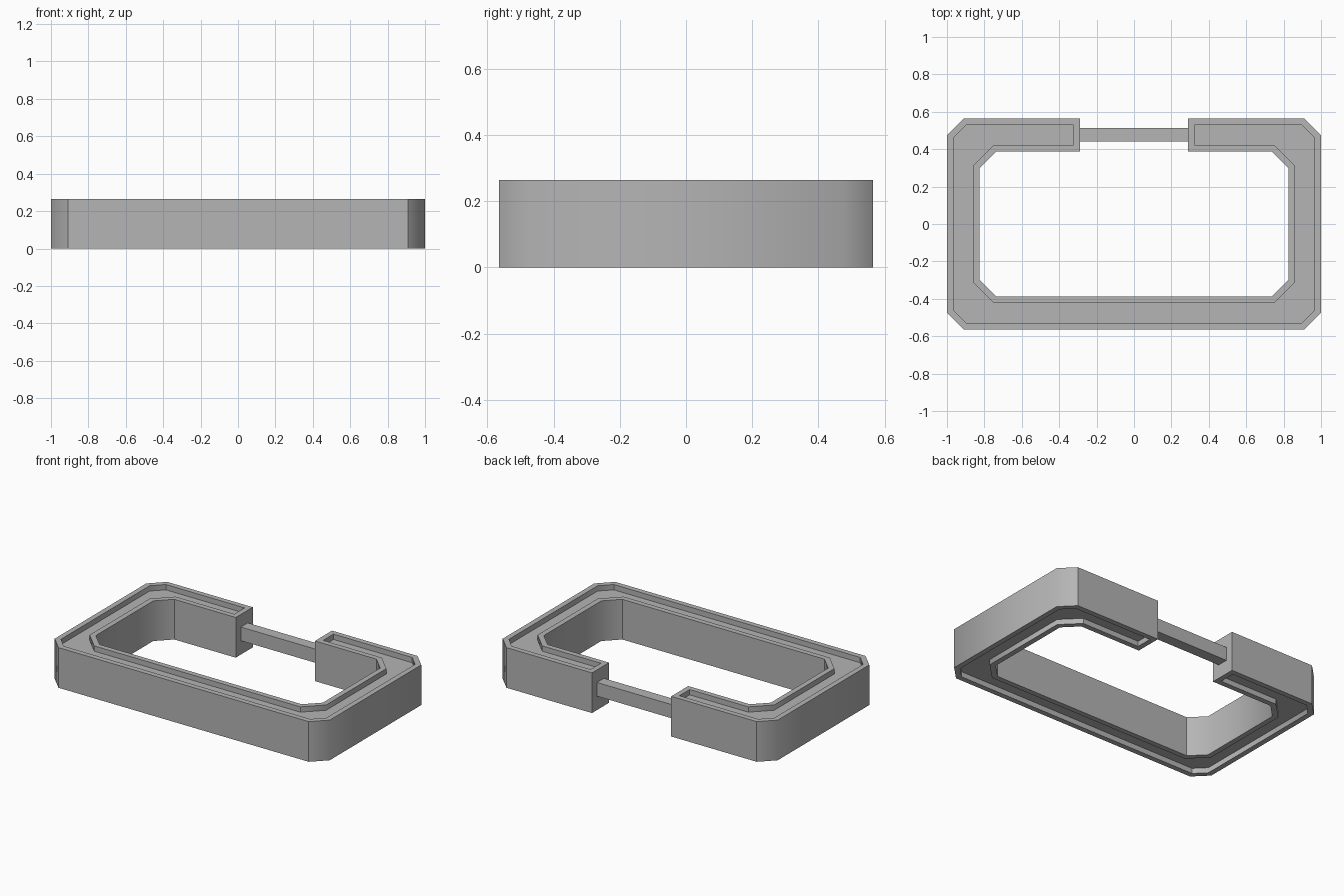
import bpy, bmesh, math

if "Cube" in bpy.data.objects:
    bpy.data.objects.remove(bpy.data.objects["Cube"])

HEIGHT, RIM, DEPTH = 0.264, 0.035, 0.035
GAP, CHAMFER = 0.288, 0.09

grey = bpy.data.materials.new("dark_grey")
grey.diffuse_color = (0.46, 0.46, 0.46, 1)
grey.use_nodes = True
grey.node_tree.nodes["Principled BSDF"].inputs["Base Color"].default_value = grey.diffuse_color


def open_loop(x, y, c, gap):
    """Chamfered rectangle, clockwise, open across the gap in the back side."""
    right = [(gap, y), (x - c, y), (x, y - c), (x, -y + c), (x - c, -y)]
    return right + [(-px, py) for px, py in reversed(right)]


def outline(d):
    """C-shaped outline, shrunk inward by d all round."""
    k = d * (2 - math.sqrt(2))
    outer = open_loop(1 - d, 0.565 - d, CHAMFER - k, GAP + d)
    inner = open_loop(0.825 + d, 0.388 + d, CHAMFER + k, GAP + d)
    return outer + inner[::-1]


def finish(name, bm):
    bmesh.ops.recalc_face_normals(bm, faces=bm.faces[:])
    mesh = bpy.data.meshes.new(name)
    # Chamfers blend into the short ends but stay crisp against the long sides
    for f in bm.faces:
        f.smooth = True
    for e in bm.edges:
        if len(e.link_faces) == 2:
            long_side = [abs(f.normal.y) > 0.99 for f in e.link_faces]
            crisp = long_side[0] != long_side[1]
            e.smooth = not crisp and e.calc_face_angle() < math.radians(50)
    bm.to_mesh(mesh)
    bm.free()
    mesh.materials.append(grey)
    ob = bpy.data.objects.new(name, mesh)
    bpy.context.collection.objects.link(ob)
    return ob


# C-shaped frame with a recessed channel on top and underneath
bm = bmesh.new()
levels = [(RIM, DEPTH), (RIM, 0), (0, 0), (0, HEIGHT), (RIM, HEIGHT), (RIM, HEIGHT - DEPTH)]
rings = [[bm.verts.new((x, y, z)) for x, y in outline(d)] for d, z in levels]
n = len(rings[0])
for a, b in zip(rings, rings[1:]):
    for i in range(n):
        j = (i + 1) % n
        bm.faces.new((a[i], a[j], b[j], b[i]))
# Channel floors
for ring in (rings[0], rings[-1]):
    for i in range(n // 2 - 1):
        bm.faces.new((ring[i], ring[i + 1], ring[n - 2 - i], ring[n - 1 - i]))
finish("frame", bm)

# Bar bridging the gap
bm = bmesh.new()
bmesh.ops.create_cube(bm, size=1)
bar = finish("bridge_bar", bm)
bar.scale = (2 * GAP, 0.072, 0.09)
bar.location = (0, 0.477, 0.136)
